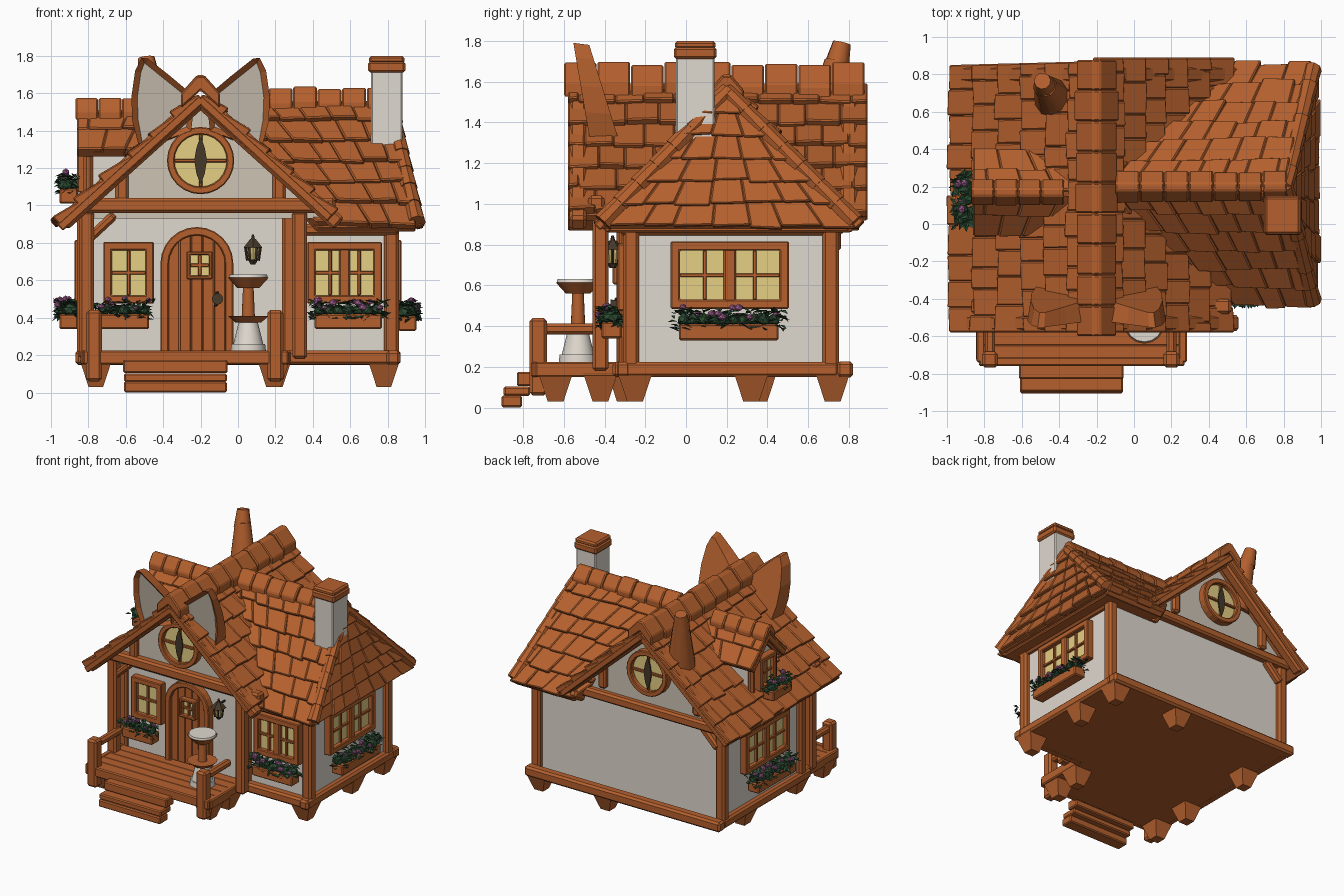
import bpy, bmesh, math, random
from mathutils import Vector as V, Matrix

if "Cube" in bpy.data.objects:
    bpy.data.objects.remove(bpy.data.objects["Cube"])

random.seed(4)
R = random.uniform

def material(name, col):
    m = bpy.data.materials.new(name)
    m.diffuse_color = (*col, 1)
    m.use_nodes = True
    m.node_tree.nodes["Principled BSDF"].inputs["Base Color"].default_value = m.diffuse_color
    return m

WOOD = material("orange brown wood", (0.46, 0.118, 0.027))
WALL = material("pale plaster", (0.74, 0.69, 0.62))
BEIGE = material("beige plaster", (0.62, 0.55, 0.46))
GLASS = material("yellow glass", (0.79, 0.62, 0.23))
DARK = material("dark bronze", (0.06, 0.04, 0.022))
LEAF = material("dark green leaf", (0.027, 0.075, 0.034))
PINK = material("mauve petal", (0.38, 0.12, 0.30))
I = Matrix.Identity(4)

def obj(name, bm, mats, bevel=0, M=I, smooth=False):
    bmesh.ops.recalc_face_normals(bm, faces=bm.faces)
    me = bpy.data.meshes.new(name)
    bm.to_mesh(me)
    bm.free()
    for m in (mats if isinstance(mats, list) else [mats]):
        me.materials.append(m)
    if smooth:
        me.shade_smooth()
        me.set_sharp_from_angle(angle=math.radians(40))
    o = bpy.data.objects.new(name, me)
    o.matrix_world = M
    bpy.context.collection.objects.link(o)
    if bevel:
        b = o.modifiers.new("bevel", 'BEVEL')
        b.width, b.segments = bevel, 1
    return o

def box(name, c, s, mat=WOOD, M=I, bevel=0.008):
    bm = bmesh.new()
    bmesh.ops.create_cube(bm, size=1, matrix=Matrix.Translation(c) @ Matrix.Diagonal((*s, 1)))
    return obj(name, bm, mat, min(bevel, min(s) * 0.3), M)

def span(p, q):
    d = V(q) - V(p)
    return Matrix.Translation((V(p) + V(q)) / 2) @ d.to_track_quat('Z', 'Y').to_matrix().to_4x4(), d.length

def beam(name, p, q, w=0.08, h=None, mat=WOOD):
    T, l = span(p, q)
    return box(name, (0, 0, 0), (w, h or w, l), mat, T, 0.015)

def rod(name, p, q, r1, r2, mat=WOOD, seg=12, M=I):
    T, l = span(p, q)
    bm = bmesh.new()
    bmesh.ops.create_cone(bm, cap_ends=True, segments=seg, radius1=r1, radius2=r2, depth=l)
    return obj(name, bm, mat, 0, M @ T, True)

def prism(name, pts, y0, y1, mat, M=I, bevel=0):
    bm = bmesh.new()
    f = bm.faces.new([bm.verts.new((x, y0, z)) for x, z in pts])
    ext = bmesh.ops.extrude_face_region(bm, geom=[f], use_keep_orig=True)
    bmesh.ops.translate(bm, vec=(0, y1 - y0, 0), verts=[v for v in ext['geom'] if isinstance(v, bmesh.types.BMVert)])
    return obj(name, bm, mat, bevel, M)

def ring(name, outer, inner, y0, y1, M=I):
    """Frame strip between two matching outlines (closed)."""
    bm, n = bmesh.new(), len(outer)
    v = [[bm.verts.new((x, y, z)) for x, z in o] for o, y in ((outer, y0), (inner, y0), (inner, y1), (outer, y1))]
    for k in range(4):
        for i in range(n):
            j = (i + 1) % n
            bm.faces.new((v[k][i], v[k][j], v[(k + 1) % 4][j], v[(k + 1) % 4][i]))
    return obj(name, bm, WOOD, 0.006, M)

def oval(rx, rz, n=24):
    return [(rx * math.cos(2 * math.pi * i / n), rz * math.sin(2 * math.pi * i / n)) for i in range(n)]

def plate(bm, q, nrm, lo, up, under):
    a = [bm.verts.new(p - nrm * under) for p in q]
    b = [bm.verts.new(p + nrm * t) for p, t in zip(q, (lo, lo, up, up))]
    bm.faces.new(a[::-1])
    bm.faces.new(b)
    for i in range(4):
        j = (i + 1) % 4
        bm.faces.new((a[i], a[j], b[j], b[i]))

def tiles(name, bl, br, tl, tr, rows, w=0.14, thick=0.05):
    """Sloping roof panel with a slab below and uneven rows of tiles on top."""
    bl, br, tl, tr = map(V, (bl, br, tl, tr))
    nrm = (br - bl).cross((tl + tr) / 2 - bl).normalized()
    P = lambda u, v: bl.lerp(br, u).lerp(tl.lerp(tr, u), v)
    bm = bmesh.new()
    plate(bm, [bl, br, tr, tl], nrm, 0.012, 0.012, 0.035)
    for i in range(rows):
        v0, v1 = i / rows, min(1, (i + 1.15) / rows)
        n = max(1, round((P(1, v0) - P(0, v0)).length / w))
        cuts = [0] + [(k + (0.5 if i % 2 else 0) + R(-.14, .14)) / n for k in range(0 if i % 2 else 1, n)] + [1]
        for u0, u1 in zip(cuts, cuts[1:]):
            lo, d = thick + R(-.008, .01), R(-.012, .012)
            plate(bm, [P(u0, v0 + d), P(u1, v0 + d + R(-.01, .01)), P(u1, v1), P(u0, v1)],
                  nrm, lo, 0.02, 0)
    return obj(name, bm, WOOD, 0.007)

def caps(name, p, q, n, r):
    p, q = V(p), V(q)
    for i in range(n):
        a, b = p.lerp(q, i / n), p.lerp(q, (i + 1.1) / n)
        rod(name, a, b, r * R(1, 1.12), r * R(.88, .96), seg=8)

def ridge(name, M, length, n, w, t, slope):
    """Row of bent ridge tiles running along local y, peak at local origin."""
    for i in range(n):
        k = w * R(.93, 1.07)
        up = R(-.006, .012)
        prism(name, [(-k, -k * slope + up), (-.02, up), (.02, up), (k, -k * slope + up), (k, -k * slope - t), (0, -t), (-k, -k * slope - t)],
              i * length / n, (i + 1) * length / n - .003, WOOD, M, .008)

def place(x, y, z, deg):
    return Matrix.Translation((x, y, z)) @ Matrix.Rotation(math.radians(deg), 4, 'Z')

def rect(w, h):
    return [(-w/2, -h/2), (w/2, -h/2), (w/2, h/2), (-w/2, h/2)]

def window(M, w, h, leaves=1, fr=0.045):
    ring("window_frame", rect(w, h), rect(w - 2*fr, h - 2*fr), -0.05, 0.02, M)
    box("window_glass", (0, -0.01, 0), (w - fr, 0.01, h - fr), GLASS, M, 0)
    for k in range(leaves):
        lw = (w - 2*fr) / leaves
        cx = (k - (leaves - 1) / 2) * lw
        box("window_bar", (cx, -0.022, 0), (0.018, 0.02, h - 2*fr), WOOD, M, 0.003)
        box("window_crossbar", (cx, -0.022, 0), (lw, 0.02, 0.018), WOOD, M, 0.003)
    if leaves == 2:
        box("window_middle_post", (0, -0.025, 0), (0.06, 0.04, h - fr), WOOD, M)

def flower_box(M, w):
    """Planter with folded leaves and small blossoms."""
    box("flower_box", (0, -0.065, -0.05), (w, 0.1, 0.08), WOOD, M)
    bm = bmesh.new()
    for k in range(int(w * 420)):
        c = V((R(-w/2 - .03, w/2 + .03), R(-.13, -.02), R(-.04, .06)))
        a, s = R(0, 6.28), R(.02, .035)
        d = V((math.cos(a), math.sin(a), R(-.7, .5))) * s
        e = V((-math.sin(a), math.cos(a), R(-.4, .4))) * s * .5
        q = [bm.verts.new(p) for p in (c - d, c + e + V((0, 0, .008)), c + d, c - e + V((0, 0, .008)))]
        bm.faces.new((q[0], q[1], q[2]))
        bm.faces.new((q[0], q[2], q[3]))
    n = int(w * 22)
    for k in range(n):
        T = Matrix.Translation(((k + .5) / n * w - w/2, -.07 + R(-.02, .02), .01)) @ Matrix.Diagonal((.035, .045, .035, 1))
        bmesh.ops.create_icosphere(bm, subdivisions=1, radius=1, matrix=T)
    obj("flower_leaves", bm, LEAF, 0, M)
    bm = bmesh.new()
    for k in range(int(w * 26)):
        T = Matrix.Translation((R(-w/2, w/2), R(-.135, -.06), R(.02, .08))) @ Matrix.Diagonal((1, .8, .8, 1))
        bmesh.ops.create_icosphere(bm, subdivisions=1, radius=R(.017, .025), matrix=T)
    obj("blossoms", bm, PINK, 0, M)

# Walls and gable
box("house_walls", (0, 0.215, 0.56), (1.64, 0.99, 0.76), WALL, bevel=0)
prism("gable_wall", [(-0.87, 0.93), (0.47, 0.93), (-0.2, 1.54)], -0.42, 0.73, BEIGE)

# Floor, porch boards and base logs
box("floor", (0, 0.24, 0.175), (1.68, 1.1, 0.05))
box("porch_floor", (-.28, -.5, .17), (1.08, .46, .04), bevel=0)
for k in range(5):
    box("porch_board", (-0.28, -0.35 - k * 0.085, 0.2), (1.12, 0.084, 0.04), bevel=.003)
box("porch_edge", (-0.28, -0.735, 0.187), (1.1, 0.05, 0.075))
for x in (-.82, .26):
    box("porch_side", (x, -.53, .187), (.045, .42, .075))
for x in (-0.83, 0.83):
    beam("side_base_log", (x, -0.36, 0.187), (x, 0.75, 0.187), 0.075)
beam("back_base_log", (-0.87, 0.78, 0.187), (0.87, 0.78, 0.187), 0.08)
beam("front_base_log", (0.25, -0.31, 0.187), (0.87, -0.31, 0.187), 0.075)
for x, y in [(-.76, -.64), (.19, -.64), (.2, -.42), (-.76, -.3), (.78, -.25), (.78, .32), (-.76, .36), (.78, .72), (.19, .72)]:
    T = Matrix.Rotation(math.pi / 4, 4, 'Z')
    rod("foot", T.inverted() @ V((x, y, .03)), T.inverted() @ V((x, y, .17)), .055, .12, seg=4, M=T)

# Posts and beams
for x, y in [(-.82, -.27), (.82, -.27), (-.82, .71), (.82, .71), (.275, -.29), (-.81, -.42), (.33, -.42)]:
    beam("post", (x, y, 0.18), (x, y, 0.97), 0.08)
beam("gable_front_beam", (-0.87, -0.44, 1.0), (0.52, -0.44, 1.0), 0.08)
beam("gable_back_beam", (-0.87, 0.74, 0.94), (0.5, 0.74, 0.94), 0.075)
for x in (-0.82, 0.82):
    beam("side_top_beam", (x, -0.3, 0.88), (x, 0.74, 0.88), 0.07)
beam("wing_top_beam", (0.3, -0.29, 0.87), (0.86, -0.29, 0.87), 0.06)
for s in (-1, 1):
    x = -0.2 + s * 0.42
    for y in (-0.43, 0.735):
        beam("gable_stud", (x, y, 1.0), (x, y, 1.2), 0.07, 0.06)
    for y in (-.53, .8):
        beam("gable_rafter", (-0.2 + s * 0.74, y, 0.9), (-0.2, y, 1.565), 0.085)
beam("porch_brace", (-0.8, -0.42, 0.82), (-0.66, -0.42, 0.95), 0.05)
beam("back_brace_left", (-0.8, 0.73, 0.78), (-0.66, 0.73, 0.92), 0.06)
beam("back_brace_right", (0.42, 0.72, 0.86), (0.42, 0.84, 0.94), 0.06)

# Main roof, wing roof with hipped end, ridge caps
tiles("main_roof_left", (-.96, .85, .89), (-.96, -.58, .89), (-.2, .87, 1.58), (-.2, -.58, 1.58), 6, .15)
tiles("main_roof_right", (.5, -.58, .94), (.5, .89, .94), (-.2, -.58, 1.58), (-.2, .89, 1.58), 6, .15)
ridge("main_ridge_cap", place(-.2, -.6, 1.685, 0), 1.48, 9, .11, .07, .9)
tiles("wing_roof_front", (.42, -.41, .88), (.95, -.41, .88), (-.2, .2, 1.55), (.81, .18, 1.55), 6, .14)
tiles("wing_roof_back", (.95, .83, .88), (.42, .83, .88), (.81, .22, 1.55), (-.2, .2, 1.55), 6, .14)
tiles("wing_roof_end", (.95, -.41, .88), (.95, .83, .88), (.81, .17, 1.55), (.81, .23, 1.55), 6, .17, .045)
box("wing_ceiling", (.68, .21, .875), (.52, 1.2, .03))
ridge("wing_ridge_cap", place(-.1, .2, 1.625, -90), .92, 7, .08, .06, .9)
for y in (-.41, .83):
    caps("hip_cap", (.955, y, .91), (.81, .2, 1.55), 7, 0.045)

# Chimney
box("chimney", (.795, .045, 1.5), (.17, .19, .48), WALL)
box("chimney_cap", (.795, .045, 1.74), (.2, .21, .06), bevel=0.012)
box("chimney_top", (.795, .045, 1.78), (.19, .2, .04), bevel=0.012)

# Cat ears on the roof, mirrored about the gable axis
for s in (-1, 1):
    prof = [(.325, 1.3), (.365, 1.45), (.37, 1.58), (.35, 1.72), (.315, 1.79), (.28, 1.785), (.16, 1.69), (.03, 1.58), (.05, 1.4)]
    bm, n = bmesh.new(), len(prof)
    fr = [bm.verts.new((-.2 + s * x, -.49 - .17 * (z - 1.42), z)) for x, z in prof]
    bk = [bm.verts.new((-.2 + s * (.25 + (x - .25) * .85), -.36 - .31 * (z - 1.42), z - .01)) for x, z in prof]
    f = bm.faces.new(fr if s < 0 else fr[::-1])
    bm.faces.new(bk[::-1])
    for i in range(n):
        j = (i + 1) % n
        bm.faces.new((fr[i], bk[i], bk[j], fr[j]))
    bmesh.ops.recalc_face_normals(bm, faces=bm.faces)
    bm.normal_update()
    bmesh.ops.inset_individual(bm, faces=[f], thickness=0.032, depth=0)
    f.material_index = 1
    bmesh.ops.translate(bm, verts=f.verts, vec=(0, .025, 0))
    obj("ear", bm, [WOOD, BEIGE])
rod("tail", (-.42, .66, 1.28), (-.475, .74, 1.7), .115, .06, seg=10)
rod("tail_tip", (-.475, .735, 1.66), (-.49, .765, 1.79), .065, .045, seg=10)

# Round gable windows with a slit pupil
for M in (place(-.2, -.43, 1.24, 0), place(-.2, .74, 1.24, 180)):
    ring("round_window_frame", oval(.18, .18), oval(.14, .14), -.05, .02, M)
    prism("round_window_glass", oval(.145, .145), -.015, 0, GLASS, M)
    box("round_window_bar", (0, -.022, 0), (.28, .02, .018), WOOD, M, .003)
    box("round_window_upright", (0, -.02, 0), (.018, .02, .28), WOOD, M, .003)
    prism("round_window_slit", [(0, -.13), (.022, -.07), (.034, 0), (.022, .07), (0, .13), (-.022, .07), (-.034, 0), (-.022, -.07)], -.036, -.028, DARK, M)

# Dormer on the left slope
prism("dormer_wall", [(-.15, .95), (.15, .95), (.15, 1.29), (0, 1.47), (-.15, 1.29)], 0, .45, WALL, place(-.8, .17, 0, -90))
tiles("dormer_roof_front", (-.86, -.04, 1.28), (-.45, -.04, 1.28), (-.86, .17, 1.5), (-.3, .17, 1.5), 2, .14, .035)
tiles("dormer_roof_back", (-.45, .38, 1.28), (-.86, .38, 1.28), (-.3, .17, 1.5), (-.86, .17, 1.5), 2, .14, .035)
ridge("dormer_ridge_cap", place(-.87, .17, 1.57, -90), .5, 4, .07, .05, 1)
for y in (.03, .31):
    beam("dormer_post", (-.8, y, 1.0), (-.8, y, 1.3), .05)
    beam("dormer_rafter", (-.82, .17 + (y - .17) * 1.35, 1.27), (-.82, .17, 1.46), .05)

# Windows and flower boxes
window(place(-.81, .17, 1.2, -90), .2, .26, 1, .035)
flower_box(place(-.84, .13, 1.1, -90), .24)
window(place(-.585, -.285, .64, 0), .27, .33)
flower_box(place(-.61, -.3, .43, 0), .27)
window(place(.57, -.285, .64, 0), .4, .33, 2)
flower_box(place(.59, -.3, .43, 0), .36)
window(place(.825, .215, .65, 90), .58, .33, 2)
flower_box(place(.84, .21, .42, 90), .49)
window(place(-.825, .2, .65, -90), .56, .33, 2)
flower_box(place(-.84, .2, .43, -90), .48)

# Arched door with planks, small window and knob
def arch(r, n=12):
    return [(-r, .22), (r, .22)] + [(r * math.cos(math.pi * i / n), .69 + r * math.sin(math.pi * i / n)) for i in range(n + 1)]
M = place(-.22, -.28, 0, 0)
ring("door_frame", arch(.195), arch(.15), -.06, .01, M)
top = lambda x: .69 + math.sqrt(max(0, .155 ** 2 - x * x))
for k in range(5):
    a, b = -.152 + k * .061, -.152 + k * .061 + .059
    m = (a + b) / 2
    prism("door_plank", [(a, .22), (b, .22), (b, top(b)), (m, top(m)), (a, top(a))], -.035, 0, WOOD, M, .004)
window(place(-.205, -.31, .68, 0), .14, .15, 1, .02)
rod("door_knob", (-.11, -.31, .5), (-.11, -.37, .5), .025, .03, DARK)
beam("door_handle", (-.12, -.34, .46), (-.11, -.34, .54), .02, mat=DARK)

# Porch rails and steps
for x in (-.77, .2):
    beam("rail_post", (x, -.725, .06), (x, -.725, .44), .085)
    beam("rail", (x, -.7, .385), (x, -.4, .385), .055)
box("upper_step", (-.335, -.78, .14), (.56, .1, .07))
box("middle_step", (-.335, -.83, .08), (.55, .13, .045))
box("lower_step", (-.335, -.855, .03), (.55, .1, .058))

# Bird bath
x, y = .055, -.53
for nm, z0, z1, r1, r2, mt in [("base", .22, .26, .095, .09, WALL), ("pedestal", .26, .38, .08, .05, WALL), ("lower_bowl", .375, .41, .07, .11, WOOD),
                               ("stem", .41, .57, .035, .028, WOOD), ("upper_bowl", .56, .615, .06, .11, WOOD), ("rim", .612, .63, .105, .1, WALL)]:
    rod("bird_bath_" + nm, (x, y, z0), (x, y, z1), r1, r2, mt, 16)

# Wall lantern
for nm, z0, z1, r1, r2, mt in [("foot", .685, .71, .015, .03, DARK), ("glass", .71, .775, .027, .038, GLASS), ("roof", .775, .82, .058, .018, DARK), ("finial", .82, .845, .012, .006, DARK)]:
    rod("lantern_" + nm, (.08, -.36, z0), (.08, -.36, z1), r1, r2, mt, 6)
for k in range(6):
    c, s = math.cos(k * math.pi / 3), math.sin(k * math.pi / 3)
    rod("lantern_bar", (.08 + .03 * c, -.36 + .03 * s, .705), (.08 + .041 * c, -.36 + .041 * s, .78), .007, .007, DARK, 4)
beam("lantern_bracket", (.08, -.36, .8), (.08, -.28, .8), .015, mat=DARK)
